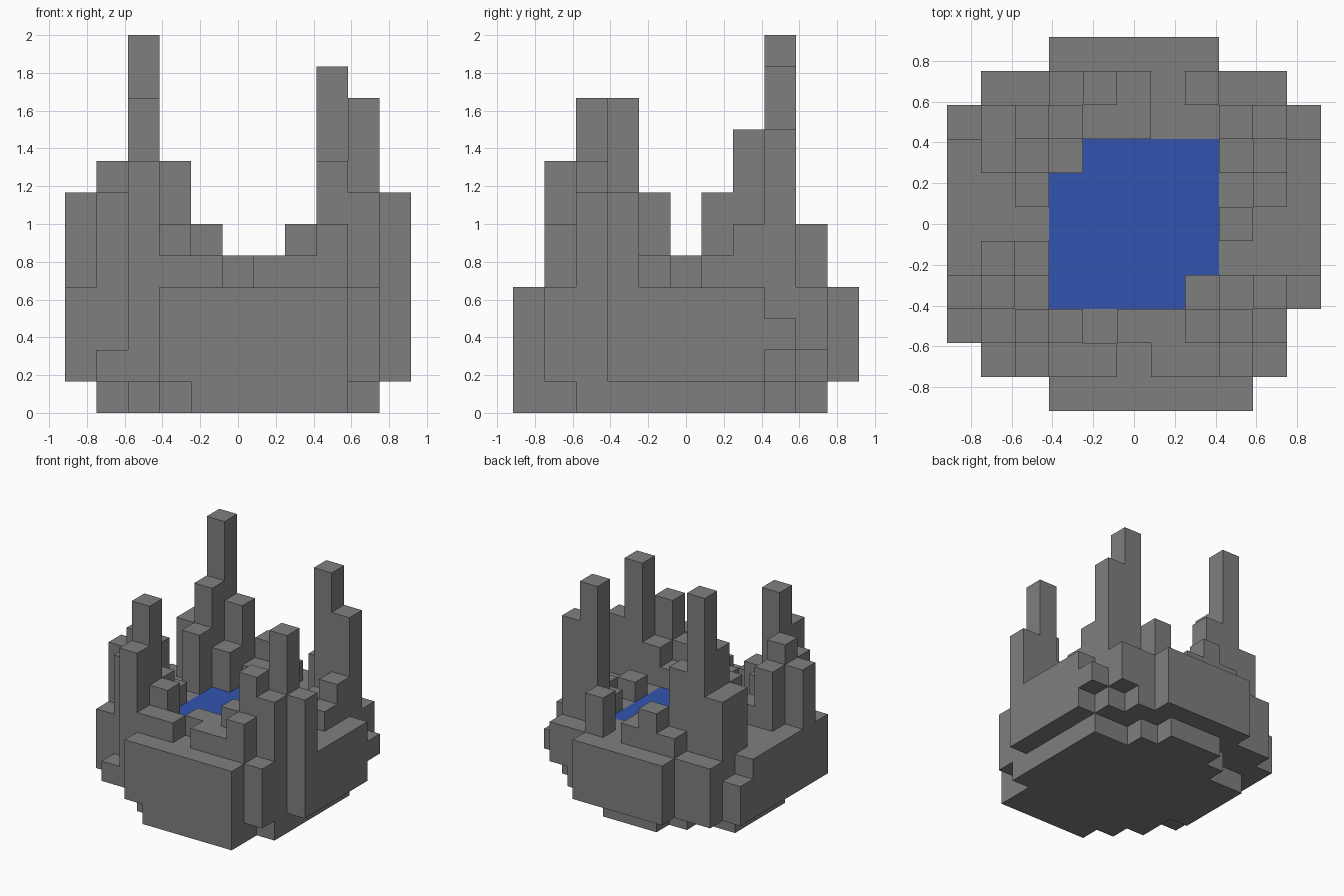
import bpy, bmesh
from mathutils import Vector

cube = bpy.data.objects.get("Cube")
if cube:
    bpy.data.objects.remove(cube, do_unlink=True)

U = 1 / 6      # edge of one block
RIM = 4        # blocks from the ground to the rim of the pool


def material(name, color):
    m = bpy.data.materials.new(name)
    m.use_nodes = True
    m.diffuse_color = color
    bsdf = next(n for n in m.node_tree.nodes if n.type == 'BSDF_PRINCIPLED')
    bsdf.inputs["Base Color"].default_value = color
    bsdf.inputs["Roughness"].default_value = 0.9
    return m


stone = material("stone grey", (0.212, 0.212, 0.212, 1))
blue = material("water blue", (0.033, 0.091, 0.434, 1))

blocks = set()


def layer(rows, levels):
    """Fill rows of blocks: {y: (first x, last x)} on the given levels."""
    for y, (first, last) in rows.items():
        for x in range(first, last + 1):
            blocks.update((x, y, z) for z in levels)


def column(top, *cells):
    """Raise single cells from the rim up to a height."""
    for x, y in cells:
        blocks.update((x, y, z) for z in range(RIM, top))


# Rounded basin
wide = {y: (-5, 5) for y in range(-2, 4)}
wide.update({5: (-2, 2), 4: (-4, 4), -3: (-5, 4), -4: (-4, 4), -5: (-2, 3)})
layer(wide, range(1, RIM))

# Narrower foot
foot = {y: (-4, 4) for y in range(-1, 3)}
foot.update({4: (-1, 1), 3: (-2, 2), -2: (-3, 4), -3: (-3, 4),
             -4: (-2, 3), -5: (-1, 3)})
layer(foot, range(1))

# Chipped corners of the basin
blocks -= {(-5, 3, 3), (5, 3, 3), (-4, -4, 3), (-4, -4, 2), (4, 4, 1), (5, 3, 1)}

# Back right spires
column(12, (-3, 3))
column(9, (-3, 2))
column(8, (-2, 3))
column(7, (-4, 3), (-4, 2), (-3, 1))
column(6, (-2, 2), (-1, 4))
column(5, (-2, 4), (-1, 3), (0, 3), (0, 4))

# Back left spires
column(11, (3, 3))
column(9, (4, 3))
column(6, (2, 4), (4, 2))
column(5, (3, 2), (4, 1), (3, 0))

# Front left spires
column(10, (4, -2))
column(8, (3, -3))
column(7, (4, -3), (5, -2))
column(6, (3, -4), (3, -2), (2, -3))
column(5, (2, -2), (2, -4), (1, -4), (1, -3), (0, -3))

# Front right spires
column(10, (-3, -3))
column(8, (-3, -4), (-4, -2))
column(7, (-4, -3), (-5, -2), (-4, -1))
column(6, (-2, -3), (-3, -2))
column(5, (-2, -4), (-1, -4), (-3, -1))

# Pool cells, with two opposite corners left as stone
pool = {(x, y) for x in range(-2, 3) for y in range(-2, 3)} - {(-2, 2), (2, -2)}


def is_water(cell, axis, sign):
    return axis == 2 and sign > 0 and cell[2] == RIM - 1 and cell[:2] in pool


def skin(name, mat, keep):
    """Build the exposed block faces that pass the keep rule."""
    bm = bmesh.new()
    for cell in sorted(blocks):
        centre = Vector(cell) + Vector((0, 0, 0.5))
        for axis in range(3):
            for sign in (-1, 1):
                n = Vector((0, 0, 0))
                n[axis] = sign
                beside = tuple(int(a + b) for a, b in zip(cell, n))
                if beside in blocks or not keep(cell, axis, sign):
                    continue
                a = Vector((0, 0, 0))
                a[(axis + 1) % 3] = 0.5
                b = n.cross(a)
                mid = centre + n / 2
                corners = (mid - a - b, mid + a - b, mid + a + b, mid - a + b)
                bm.faces.new([bm.verts.new(c * U) for c in corners])
    bmesh.ops.remove_doubles(bm, verts=bm.verts, dist=0.001)
    bmesh.ops.dissolve_limit(bm, angle_limit=0.01, verts=bm.verts, edges=bm.edges)
    mesh = bpy.data.meshes.new(name)
    bm.to_mesh(mesh)
    bm.free()
    mesh.materials.append(mat)
    bpy.context.collection.objects.link(bpy.data.objects.new(name, mesh))


skin("stone_basin", stone, lambda c, a, s: c[2] < RIM and not is_water(c, a, s))
skin("stone_spires", stone, lambda c, a, s: c[2] >= RIM)
skin("water_surface", blue, is_water)
